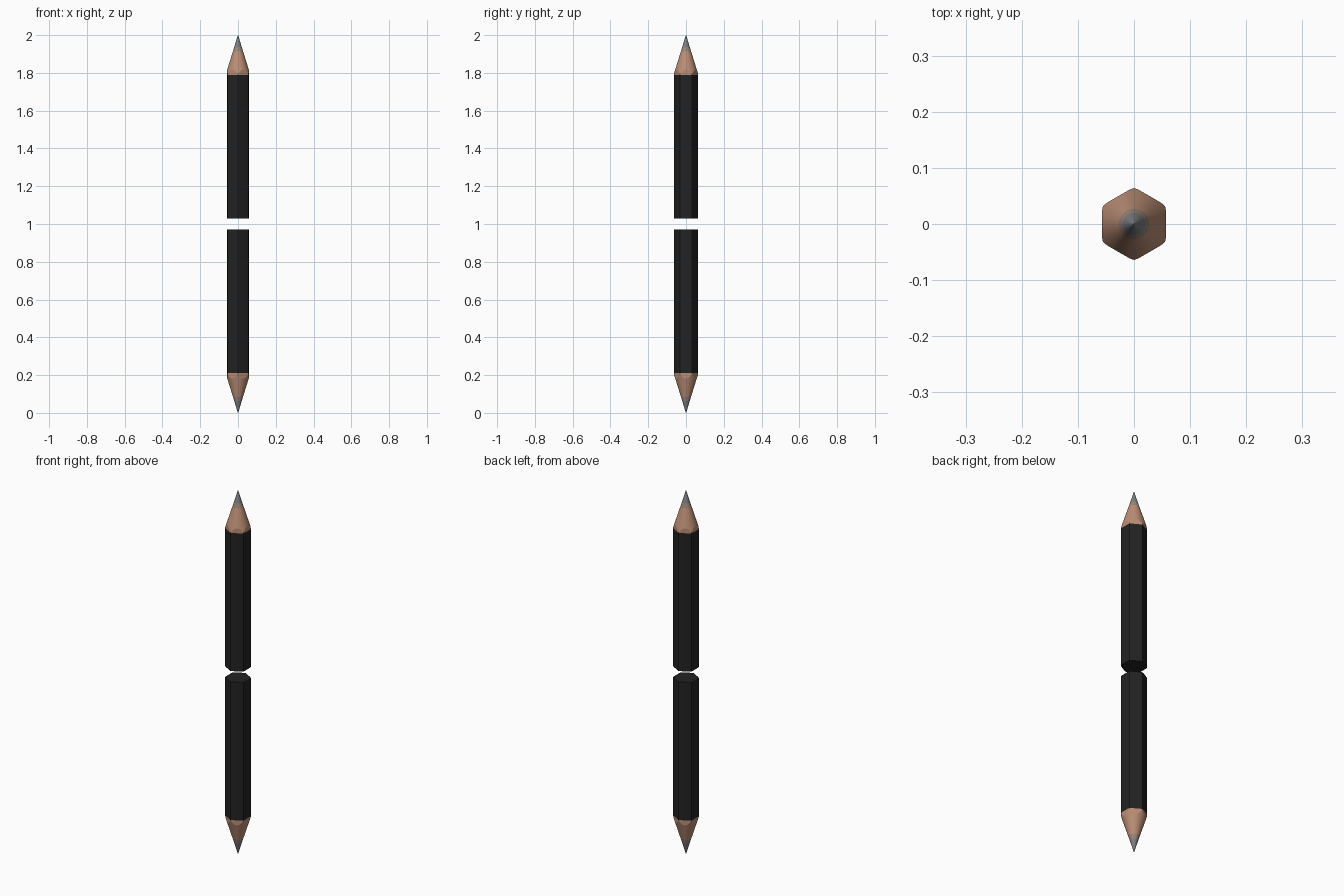
import bpy, bmesh, math

if "Cube" in bpy.data.objects:
    bpy.data.objects.remove(bpy.data.objects["Cube"])

APOTHEM, CORNER = 0.057, 0.0637   # flat distance and rounded corner distance
SLOPE = 3.2                       # cone length per unit of radius
SEGS = 72


def material(name, rgb):
    m = bpy.data.materials.new(name)
    m.diffuse_color = (*rgb, 1)
    m.use_nodes = True
    m.node_tree.nodes["Principled BSDF"].inputs["Base Color"].default_value = m.diffuse_color
    return m


MATS = [material("black_paint", (0.016, 0.016, 0.016)),
        material("bare_wood", (0.50, 0.27, 0.18)),
        material("smudged_wood", (0.33, 0.235, 0.195)),
        material("graphite", (0.20, 0.21, 0.22))]


def hex_radius(a):
    """Rounded hexagon with corners on the y axis and flats on the x axis."""
    d = (a + math.pi / 6) % (math.pi / 3) - math.pi / 6
    sharp = APOTHEM / math.cos(d)
    # soft blend into the rounded corner
    return (sharp ** -40 + (CORNER * 1.012) ** -40) ** (-1 / 40)


def pencil(name, sign):
    """Half pencil measured outward from the middle (z = 1)."""
    bm = bmesh.new()
    angles = [2 * math.pi * i / SEGS for i in range(SEGS)]

    def ring(radius_fn, height_fn):
        return [bm.verts.new((radius_fn(a) * math.cos(a), radius_fn(a) * math.sin(a),
                              1 + sign * height_fn(a))) for a in angles]

    def cone_ring(r):
        return ring(lambda a: r, lambda a: 1 - r * SLOPE)

    rings = [
        ring(hex_radius, lambda a: 0.03),                        # flat end
        ring(hex_radius, lambda a: 0.79),                        # paint edge
        ring(hex_radius, lambda a: 1 - hex_radius(a) * SLOPE),   # sharpened scallops
        cone_ring(0.027), cone_ring(0.020), cone_ring(0.001)]
    bands = [0, 1, 1, 2, 3]
    for lo, hi, mat in zip(rings, rings[1:], bands):
        for i in range(SEGS):
            j = (i + 1) % SEGS
            f = bm.faces.new((lo[i], lo[j], hi[j], hi[i]))
            f.material_index = mat
    bm.faces.new(rings[0]).material_index = 0
    bm.faces.new(rings[-1]).material_index = 3
    bmesh.ops.recalc_face_normals(bm, faces=bm.faces)

    # keep tip exactly at the end of the 2 unit length
    for v in rings[-1]:
        v.co.z = 1 + sign
    me = bpy.data.meshes.new(name)
    bm.to_mesh(me)
    bm.free()
    for m in MATS:
        me.materials.append(m)
    ob = bpy.data.objects.new(name, me)
    bpy.context.collection.objects.link(ob)
    bpy.ops.object.select_all(action='DESELECT')
    ob.select_set(True)
    bpy.context.view_layer.objects.active = ob
    bpy.ops.object.shade_smooth_by_angle(angle=math.radians(12))


pencil("upper_pencil", 1)
pencil("lower_pencil", -1)
